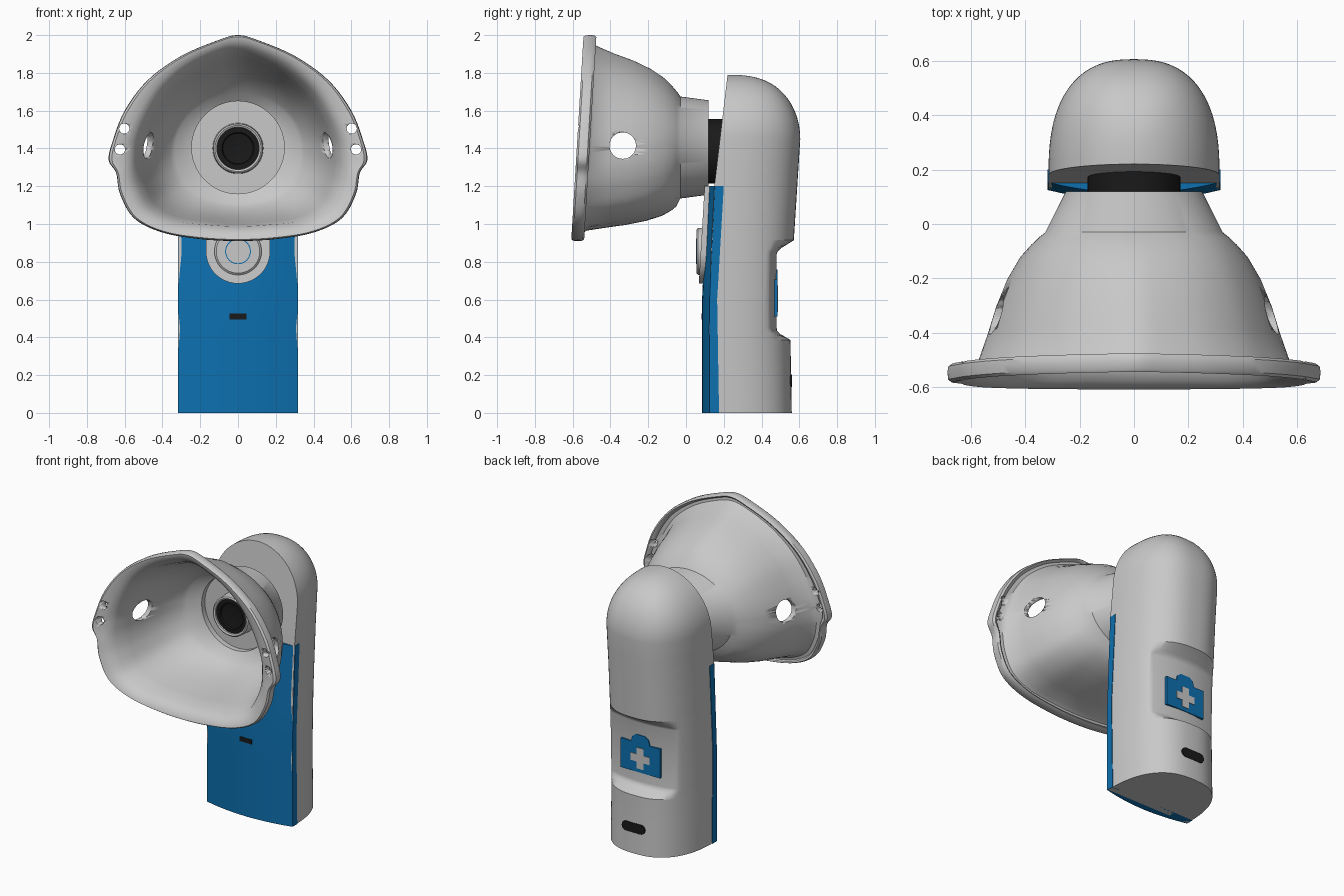
import bpy, bmesh
from math import sin, cos, pi, atan2
from mathutils import Vector, Matrix

cube = bpy.data.objects.get("Cube")
if cube:
    bpy.data.objects.remove(cube)


def material(name, rgb):
    m = bpy.data.materials.new(name)
    m.use_nodes = True
    m.diffuse_color = (*rgb, 1)
    m.node_tree.nodes["Principled BSDF"].inputs["Base Color"].default_value = (*rgb, 1)
    return m


GREY = material("light grey", (0.58, 0.58, 0.58))
BLUE = material("blue", (0.004, 0.16, 0.43))
BLACK = material("black", (0.01, 0.01, 0.01))


def finish(name, bm, mat, angle=35):
    bmesh.ops.recalc_face_normals(bm, faces=bm.faces)
    me = bpy.data.meshes.new(name)
    bm.to_mesh(me)
    bm.free()
    me.materials.append(mat)
    ob = bpy.data.objects.new(name, me)
    bpy.context.collection.objects.link(ob)
    bpy.ops.object.select_all(action='DESELECT')
    ob.select_set(True)
    bpy.context.view_layer.objects.active = ob
    bpy.ops.object.shade_smooth_by_angle(angle=angle * pi / 180)
    return ob


def loft(name, rings, mat, angle=35):
    """Skin a list of equal closed rings and cap both ends."""
    bm = bmesh.new()
    loops = [[bm.verts.new(p) for p in ring] for ring in rings]
    n = len(loops[0])
    for a, b in zip(loops, loops[1:]):
        for i in range(n):
            j = (i + 1) % n
            bm.faces.new((a[i], a[j], b[j], b[i]))
    bm.faces.new(loops[0])
    bm.faces.new(loops[-1])
    return finish(name, bm, mat, angle)


def circle(r, y, z, n=64):
    return [(r * sin(2 * pi * i / n), y, z + r * cos(2 * pi * i / n)) for i in range(n)]


def turned(name, profile, z, mat):
    """Round part along y from (radius, y) pairs."""
    return loft(name, [circle(r, y, z) for r, y in profile], mat)


def plate(name, outline, y0, y1, mat, lean=0, z0=0):
    """Extruded (x, z) outline, leaning back with height."""
    return loft(name, [[(x, y + lean * (z - z0), z) for x, z in outline] for y in (y0, y1)], mat)


def slot(hw, hh, z, n=8):
    """Outline with fully rounded ends."""
    pts = []
    for s in (1, -1):
        for i in range(n + 1):
            a = pi * i / n
            pts.append((s * (hw - hh + hh * sin(a)), z + s * hh * cos(a)))
    return pts


def interp(table, t):
    for (a, va), (b, vb) in zip(table, table[1:]):
        if t <= b:
            return va + (vb - va) * max(0, t - a) / (b - a)
    return table[-1][1]


# Handle body: D-shaped sections, domed top, recess in the back
FRONT = [(0, 0.13), (0.6, 0.12), (1.2, 0.15), (1.79, 0.22)]
BACK = [(0, 0.56), (0.38, 0.553), (0.9, 0.57), (1.45, 0.605)]
RECESS = [(0.385, 0.56), (0.42, 0.495), (0.435, 0.482), (0.45, 0.48),
          (0.84, 0.48), (0.855, 0.485), (0.87, 0.5), (0.915, 0.58)]


def body_ring(z, hw, back):
    f = interp(FRONT, z)
    pts = [(hw * (i / 6 - 1), f, z) for i in range(1, 12)]
    for i in range(49):
        a = pi * i / 48
        c = cos(a)
        x = hw * abs(c) ** 0.8 * (1 if c > 0 else -1)
        y = f + (back - f) * max(0, sin(a)) ** 0.8
        if 0.385 < z < 0.915:
            y = min(y, interp(RECESS, z) - 0.6 * x * x)
        pts.append((x, y, z))
    return pts


levels = [0, 0.2, 0.384, 0.386] + [z for z, _ in RECESS[1:-1]] + [0.914, 0.916, 1.05, 1.2, 1.33]
rings = [body_ring(z, 0.314, interp(BACK, z)) for z in levels]
for i in range(17):
    a = pi / 2 * i / 16.3
    rings.append(body_ring(1.45 + 0.34 * sin(a), 0.314 * cos(a), 0.22 + 0.385 * cos(a) ** 0.75))
loft("handle_body", rings, GREY)

# Blue front cover with a bowed face
COVER_FRONT = [(0, 0.085), (0.6, 0.085), (1.2, 0.113)]
COVER_BACK = [(0, 0.175), (0.6, 0.165), (1.2, 0.2)]
rings = []
for k in range(9):
    z = 1.2 * k / 8
    f, b = interp(COVER_FRONT, z), interp(COVER_BACK, z)
    ring = [(0.317 * i / 8, f + 0.04 * (i / 8) ** 2, z) for i in range(-8, 9)]
    rings.append(ring + [(0.317, b, z), (-0.317, b, z)])
loft("front_cover", rings, BLUE)

# Keyhole panel with round button and thin blue ring
BZ = 0.855
arc = [(0.17 * cos(a), BZ - 0.17 * sin(a)) for a in (pi * i / 24 for i in range(25))]
plate("button_panel", arc + [(-0.17, 1.2), (0.17, 1.2)], 0.078, 0.15, GREY, 0.06, BZ)
turned("button", [(0.115, 0.056), (0.125, 0.064), (0.125, 0.1)], BZ, GREY)
turned("button_ring", [(0.068, 0.054), (0.068, 0.06)], BZ, BLUE)
turned("button_centre", [(0.063, 0.052), (0.063, 0.06)], BZ, GREY)

# Dark slots on front and back
plate("front_slot", [(-0.045, 0.495), (0.045, 0.495), (0.045, 0.525), (-0.045, 0.525)], 0.081, 0.09, BLACK)
plate("charging_port", slot(0.085, 0.032, 0.17), 0.548, 0.56, BLACK)

# Medical bag badge in the recess
half = [(0.145, 0.51), (0.145, 0.705), (0.07, 0.705), (0.06, 0.74), (0.035, 0.76)]
plate("badge", half + [(-x, z) for x, z in reversed(half)], 0.468, 0.484, BLUE)
T, L = 0.025, 0.07
corner = [(T, L), (T, T), (L, T)]
cross = corner + [(x, -z) for x, z in reversed(corner)]
cross += [(-x, -z) for x, z in corner] + [(-x, z) for x, z in reversed(corner)]
plate("badge_cross", [(x, z + 0.605) for x, z in cross], 0.475, 0.488, GREY)

# Face cup outlines, right half from top to bottom
CZ = 1.405
RIM = [(0, 2.0), (0.1, 1.975), (0.3, 1.89), (0.48, 1.76), (0.6, 1.6), (0.66, 1.45), (0.685, 1.34),
       (0.645, 1.27), (0.625, 1.16), (0.55, 1.03), (0.4, 0.955), (0.2, 0.92), (0, 0.91)]
WALL = [(0, 1.94), (0.1, 1.92), (0.27, 1.84), (0.41, 1.72), (0.5, 1.58), (0.555, 1.45), (0.57, 1.36),
        (0.57, 1.27), (0.545, 1.17), (0.48, 1.06), (0.35, 0.995), (0.18, 0.975), (0, 0.965)]


def smooth_outline(half, steps=5):
    pts = [Vector(p) for p in half] + [Vector((-x, z)) for x, z in half[-2:0:-1]]
    n, out = len(pts), []
    for i in range(n):
        a, b, c, d = (pts[(i + k) % n] for k in (-1, 0, 1, 2))
        for s in range(steps):
            t = s / steps
            out.append(0.5 * (2 * b + (c - a) * t + (2 * a - 5 * b + 4 * c - d) * t ** 2
                              + (3 * b - a - 3 * c + d) * t ** 3))
    return out


rim, wall = smooth_outline(RIM), smooth_outline(WALL)
angles = [atan2(p.y - CZ, p.x) for p in wall]


def oval(rx, rz, y):
    return [(rx * cos(a), y, CZ + rz * sin(a)) for a in angles]


def cup_ring(f, y, k=1):
    """Blend from the neck oval (f=0) to the wall outline (f=1)."""
    ring = []
    for p, a in zip(wall, angles):
        g = f ** (1 - 0.4 * max(0, -sin(a)))
        x = 0.325 * cos(a) * (1 - g) + p.x * g
        z = 0.27 * sin(a) * (1 - g) + (p.y - CZ) * g
        ring.append((x * k, y + 0.06 * f * z, CZ + z * k))
    return ring


def lip_ring(s, y):
    return [(q.x, y + 0.06 * (q.y - CZ), q.y) for q in (w.lerp(r, s) for w, r in zip(wall, rim))]


CURVE = [(0, -0.03), (0.1, -0.05), (0.2, -0.075), (0.36, -0.12), (0.55, -0.2),
         (0.72, -0.3), (0.85, -0.4), (1, -0.5)]
LIP = [(0.3, -0.525), (0.6, -0.528), (0.7, -0.515), (0.85, -0.51), (0.97, -0.52), (1, -0.54),
       (0.97, -0.568), (0.85, -0.578), (0.65, -0.575), (0.3, -0.565), (0, -0.55)]
rings = [oval(0.25, 0.25, 0.12)]
rings += [cup_ring(f, y) for f, y in CURVE]
rings += [lip_ring(s, y) for s, y in LIP]
rings += [cup_ring(f, y - 0.015, 0.95) for f, y in reversed(CURVE[1:])]
rings += [oval(0.245, 0.245, -0.035), oval(0.245, 0.245, 0)]
cup = loft("face_cup", rings, GREY)


# Vent holes through the cup sides and strap holes through the rim
def drill(target, axis, centre, r, depth):
    bm = bmesh.new()
    turn = Matrix.Rotation(pi / 2, 4, axis)
    bmesh.ops.create_cone(bm, cap_ends=True, segments=32, radius1=r, radius2=r, depth=depth,
                          matrix=Matrix.Translation(centre) @ turn)
    cutter = finish("hole_cutter", bm, GREY)
    cutter.hide_render = True
    mod = target.modifiers.new("hole", 'BOOLEAN')
    mod.operation, mod.solver, mod.object = 'DIFFERENCE', 'EXACT', cutter
    bpy.context.view_layer.objects.active = target
    bpy.ops.object.modifier_apply(modifier=mod.name)
    bpy.data.objects.remove(cutter)


drill(cup, 'Y', (0, -0.335, 1.415), 0.07, 2)
for side in (1, -1):
    for x, z in ((0.602, 1.505), (0.625, 1.395)):
        drill(cup, 'X', (side * x, -0.55, z), 0.027, 0.2)

# Eyepiece tube, lens and the dark joint behind the cup
turned("eyepiece_tube", [(0.135, 0.02), (0.13, -0.08), (0.122, -0.085), (0.112, -0.08), (0.11, -0.05)], 1.4, GREY)
turned("lens", [(0.111, -0.04), (0.111, -0.07), (0.085, -0.07), (0.08, -0.06), (0.05, -0.055)], 1.4, BLACK)
turned("swivel_joint", [(0.17, 0.09), (0.17, 0.22)], 1.385, BLACK)
